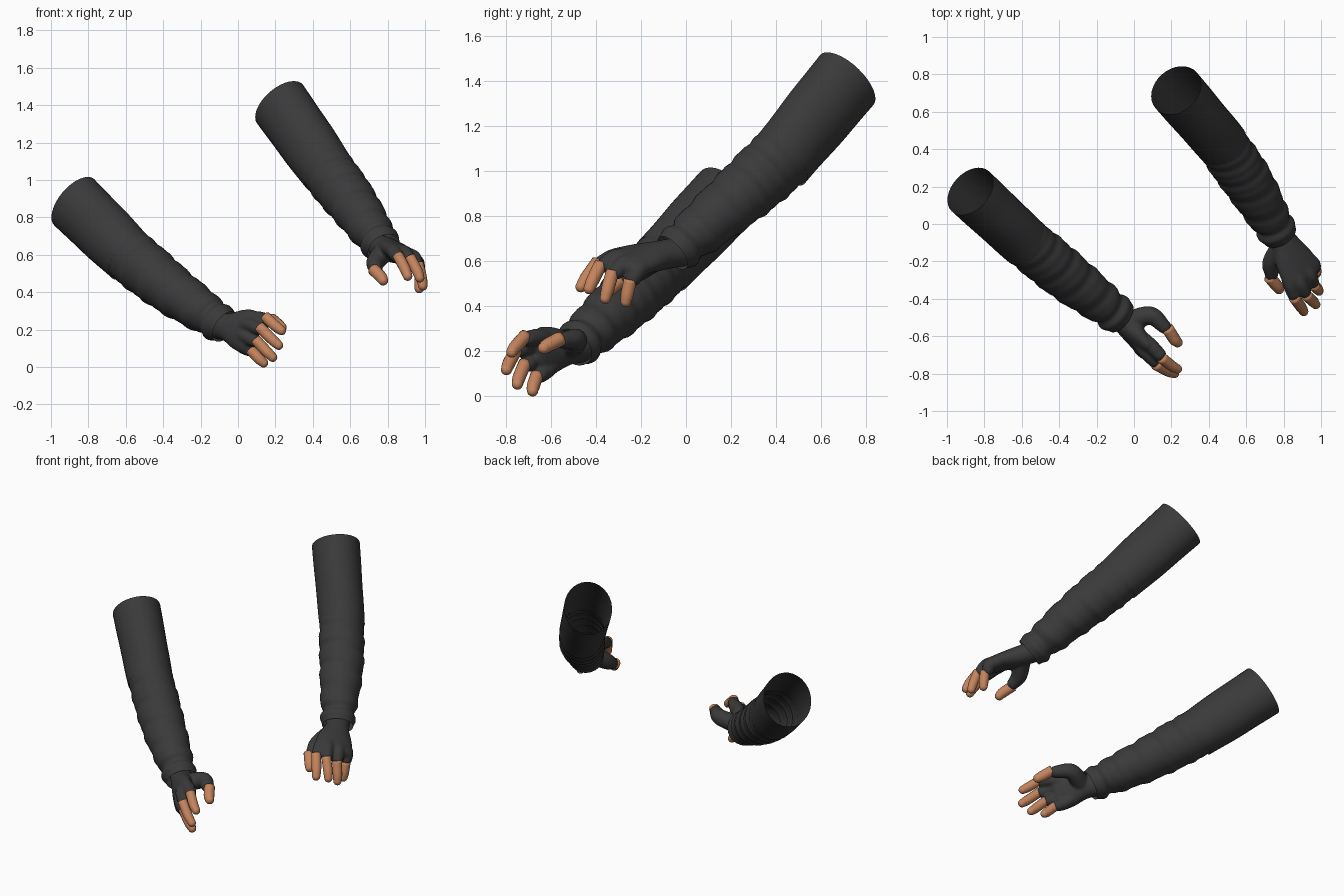
import bpy, bmesh, math
from mathutils import Vector as V

if "Cube" in bpy.data.objects:
    bpy.data.objects.remove(bpy.data.objects["Cube"])


def material(name, rgb):
    m = bpy.data.materials.new(name)
    m.diffuse_color = (*rgb, 1)
    m.use_nodes = True
    m.node_tree.nodes["Principled BSDF"].inputs["Base Color"].default_value = m.diffuse_color
    return m


FABRIC = material("charcoal_fabric", (0.042, 0.042, 0.043))
SKIN = material("tan_skin", (0.55, 0.23, 0.11))


def sample(stations, steps):
    """Catmull-Rom through rows of (x, y, z, ra, rb)."""
    p = [tuple(2 * a - b for a, b in zip(stations[0], stations[1]))] + list(stations)
    p.append(tuple(2 * a - b for a, b in zip(stations[-1], stations[-2])))
    rows = []
    for k in range(1, len(p) - 2):
        for s in range(steps):
            t = s / steps
            rows.append([0.5 * (2 * b + (c - a) * t + (2 * a - 5 * b + 4 * c - d) * t * t
                                + (3 * b - a - 3 * c + d) * t ** 3)
                         for a, b, c, d in zip(*p[k - 1:k + 3])])
    return rows + [list(stations[-1])]


def tube(bm, rows, up=V((0, 0, 1)), segs=16, closed=True, ripple=None):
    """Sweep an elliptical section along the rows."""
    rings = []
    n = len(rows)
    for i, r in enumerate(rows):
        c = V(r[:3])
        t = (V(rows[min(i + 1, n - 1)][:3]) - V(rows[max(i - 1, 0)][:3])).normalized()
        n1 = t.cross(up).normalized()
        n2 = t.cross(n1)
        ring = []
        for j in range(segs):
            a = 2 * math.pi * j / segs
            k = 1 + (ripple(i / (n - 1), a) if ripple else 0)
            ring.append(bm.verts.new(c + n1 * r[3] * k * math.cos(a) + n2 * r[4] * k * math.sin(a)))
        rings.append(ring)
    for A, B in zip(rings, rings[1:]):
        for j in range(segs):
            q = (j + 1) % segs
            bm.faces.new((A[j], A[q], B[q], B[j]))
    if closed:
        bm.faces.new(rings[0][::-1])
        bm.faces.new(rings[-1])


def capsule(bm, pts, radii, segs=14):
    """Finger-like tube whose last point is the tip of a rounded end."""
    st = [(*p, r, r) for p, r in zip(pts, radii)]
    a, b, r = V(pts[-2]), V(pts[-1]), radii[-1]
    d = (b - a).normalized()
    st[-1] = (*(b - d * r), r, r)
    rows = sample(st, 5)
    for k in range(1, 6):
        w = k / 5 * math.pi / 2 * 0.97
        rr = r * math.cos(w)
        rows.append([*(b - d * r * (1 - math.sin(w))), rr, rr])
    tube(bm, rows, segs=segs)


def make(name, bm, mat):
    me = bpy.data.meshes.new(name)
    bm.to_mesh(me)
    bm.free()
    me.materials.append(mat)
    for p in me.polygons:
        p.use_smooth = True
    ob = bpy.data.objects.new(name, me)
    bpy.context.collection.objects.link(ob)
    return ob


def forearm_ripple(t, a):
    # cloth folds, stronger toward the wrist, with a gathered cuff
    fold = (0.012 + 0.03 * t) * math.sin(2 * math.pi * 5.5 * t + 1.5 * math.sin(a + 0.6))
    fold += 0.015 * math.sin(2 * math.pi * 11 * t + 2 * math.cos(a))
    cuff = 0.09 * math.exp(-((t - 0.93) / 0.035) ** 2) - 0.10 * math.exp(-((t - 0.86) / 0.03) ** 2)
    return fold * (1 - max(0, t - 0.8) * 4) + cuff


def upper_ripple(t, a):
    return 0.012 * t * math.sin(9 * t + 2 * a)


def arm(side, shoulder, elbow, mid, wrist, fingers, thumb):
    C, E, M, W = map(V, (shoulder, elbow, mid, wrist))

    # open upper sleeve
    bm = bmesh.new()
    end = E + (E - C).normalized() * 0.02
    tube(bm, sample([(*C, 0.146, 0.168), (*C.lerp(E, 0.5), 0.143, 0.163),
                     (*end, 0.137, 0.153)], 8), segs=32, closed=False, ripple=upper_ripple)
    make(side + "_upper_sleeve", bm, FABRIC)

    # wrinkled forearm sleeve
    bm = bmesh.new()
    tube(bm, sample([(*E.lerp(C, 0.06), 0.133, 0.149), (*E.lerp(M, 0.45), 0.137, 0.145),
                     (*M, 0.132, 0.132), (*M.lerp(W, 0.55), 0.114, 0.114),
                     (*W, 0.094, 0.092)], 14), segs=32, closed=False, ripple=forearm_ripple)
    make(side + "_forearm_sleeve", bm, FABRIC)

    # fingerless glove: palm, finger stubs and thumb fused together
    bm = bmesh.new()
    knuckles = [V(f[0]) for f in fingers]
    K = sum(knuckles, V()) / 4
    across = (knuckles[0] - knuckles[3]).normalized()
    fwd = (K - W).normalized()
    normal = across.cross(fwd).normalized()
    S = W - fwd * 0.06
    tube(bm, sample([(*S, 0.074, 0.066), (*W.lerp(K, 0.15), 0.076, 0.064),
                     (*W.lerp(K, 0.6), 0.108, 0.056), (*K, 0.118, 0.044),
                     (*(K + fwd * 0.03), 0.09, 0.03)], 5), up=normal, segs=24)
    for k, base, tip in fingers:
        d = (V(tip) - V(base)).normalized()
        capsule(bm, [W.lerp(V(k), 0.6), k, V(base) + d * 0.012], [0.036, 0.039, 0.036])
    td = (V(thumb[3]) - V(thumb[2])).normalized()
    capsule(bm, [*thumb[:2], V(thumb[2]) + td * 0.012], [0.056, 0.05, 0.038])
    glove = make(side + "_glove", bm, FABRIC)
    rm = glove.modifiers.new("fuse", "REMESH")
    rm.mode = "VOXEL"
    rm.voxel_size = 0.008
    rm.use_smooth_shade = True
    sm = glove.modifiers.new("soften", "SMOOTH")
    sm.factor = 0.5
    sm.iterations = 5

    # bare fingertips
    names = ("index", "middle", "ring", "pinky")
    tips = [(n, f[1], f[2], 0.029) for n, f in zip(names, fingers)]
    tips.append(("thumb", thumb[2], thumb[3], 0.032))
    for n, base, tip, r in tips:
        bm = bmesh.new()
        b, t = V(base), V(tip)
        bend = b.lerp(t, 0.55) + normal * (0.006 if normal.z > 0 else -0.006)
        capsule(bm, [b - (t - b) * 0.1, bend, t], [r * 1.03, r, r * 0.86])
        make(f"{side}_{n}_fingertip", bm, SKIN)


arm("left", (0.225, 0.715, 1.405), (0.47, 0.43, 1.06), (0.62, 0.21, 0.865), (0.78, -0.06, 0.635),
    [((0.83, -0.31, 0.62), (0.86, -0.40, 0.585), (0.915, -0.48, 0.465)),
     ((0.885, -0.31, 0.615), (0.925, -0.385, 0.575), (0.98, -0.44, 0.455)),
     ((0.935, -0.27, 0.59), (0.965, -0.33, 0.54), (0.992, -0.365, 0.41)),
     ((0.955, -0.21, 0.56), (0.972, -0.25, 0.505), (0.967, -0.272, 0.395))],
    [(0.78, -0.13, 0.615), (0.735, -0.21, 0.56), (0.73, -0.29, 0.515), (0.787, -0.365, 0.445)])

arm("right", (-0.875, 0.175, 0.88), (-0.59, -0.09, 0.60), (-0.345, -0.29, 0.405), (-0.07, -0.50, 0.215),
    [((0.09, -0.65, 0.26), (0.155, -0.72, 0.26), (0.25, -0.785, 0.18)),
     ((0.06, -0.68, 0.225), (0.125, -0.755, 0.205), (0.235, -0.805, 0.10)),
     ((0.04, -0.67, 0.165), (0.105, -0.72, 0.135), (0.203, -0.755, 0.035)),
     ((0.02, -0.62, 0.115), (0.075, -0.665, 0.085), (0.155, -0.685, 0.005))],
    [(-0.01, -0.515, 0.22), (0.09, -0.49, 0.25), (0.185, -0.565, 0.25), (0.25, -0.65, 0.20)])
